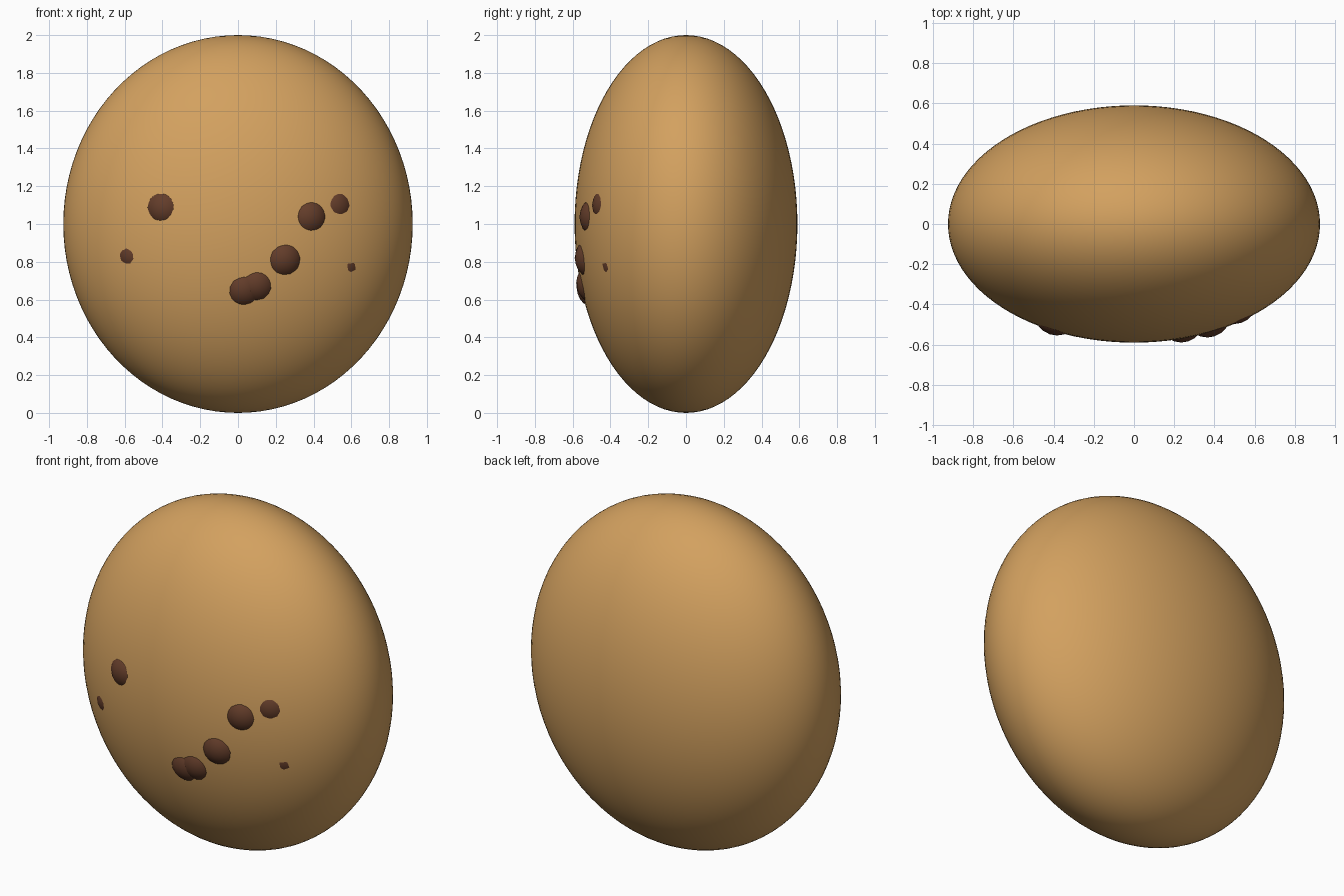
import bpy
from math import sqrt
from mathutils import Vector

cube = bpy.data.objects.get("Cube")
if cube:
    bpy.data.objects.remove(cube, do_unlink=True)


def make_material(name, color):
    mat = bpy.data.materials.new(name)
    mat.use_nodes = True
    mat.diffuse_color = color
    bsdf = next(n for n in mat.node_tree.nodes if n.type == 'BSDF_PRINCIPLED')
    bsdf.inputs["Base Color"].default_value = color
    return mat


dough = make_material("golden dough", (0.65, 0.355, 0.115, 1))
chocolate = make_material("dark chocolate", (0.125, 0.046, 0.023, 1))

RADII = Vector((0.925, 0.59, 1.0))
CENTER = Vector((0, 0, 1))
CHIP_RADIUS = 0.115


def finish(name, mat):
    obj = bpy.context.object
    obj.name = name
    obj.data.materials.append(mat)
    bpy.ops.object.shade_smooth()
    return obj


# Flattened round body
bpy.ops.mesh.primitive_uv_sphere_add(segments=96, ring_count=48, radius=1, location=CENTER)
body = finish("cookie_body", dough)
body.scale = RADII


def add_chip(index, x, z, spread):
    """Sink a coarse ball into the front so a cap of the given spread shows."""
    dz = z - CENTER.z
    y = -RADII.y * sqrt(1 - (x / RADII.x) ** 2 - (dz / RADII.z) ** 2)
    normal = Vector((x / RADII.x ** 2, y / RADII.y ** 2, dz / RADII.z ** 2)).normalized()
    depth = sqrt(CHIP_RADIUS ** 2 - spread ** 2)
    bpy.ops.mesh.primitive_ico_sphere_add(
        subdivisions=3, radius=CHIP_RADIUS, location=Vector((x, y, z)) - normal * depth)
    finish(f"chocolate_chip_{index}", chocolate)


# Chocolate chips: x, z, visible radius
chips = [(-0.41, 1.09, 0.07), (0.39, 1.04, 0.073), (0.54, 1.105, 0.053),
         (0.25, 0.81, 0.078), (0.1, 0.67, 0.073), (0.03, 0.645, 0.073),
         (-0.59, 0.83, 0.04), (0.6, 0.77, 0.027)]
for i, chip in enumerate(chips, 1):
    add_chip(i, *chip)
